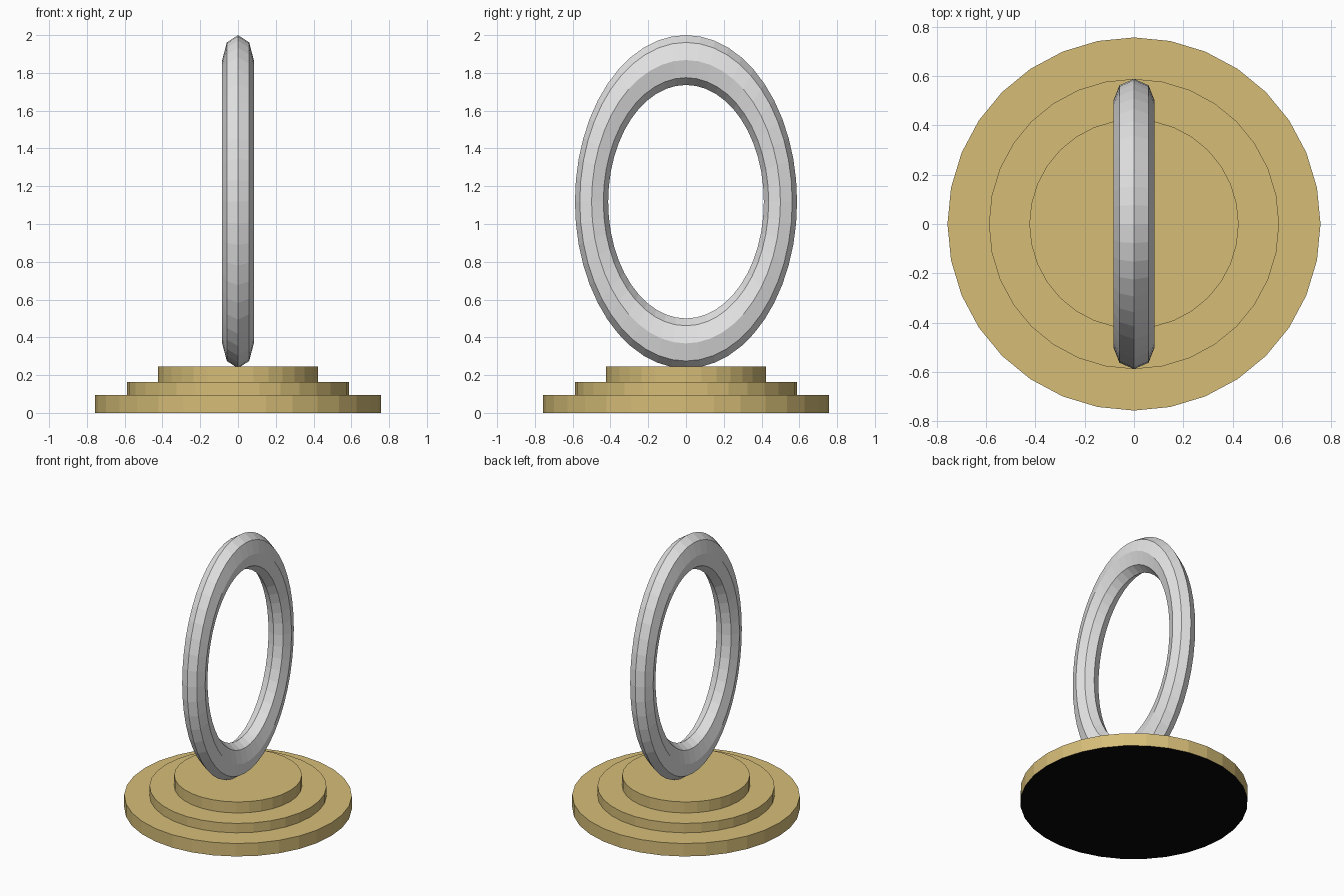
import bpy, math

if "Cube" in bpy.data.objects:
    bpy.data.objects.remove(bpy.data.objects["Cube"])

def material(name, rgb):
    m = bpy.data.materials.new(name)
    m.diffuse_color = (*rgb, 1)
    m.use_nodes = True
    m.node_tree.nodes["Principled BSDF"].inputs["Base Color"].default_value = m.diffuse_color
    return m

gold = material("gold", (0.67, 0.51, 0.186))
silver = material("silver", (0.78, 0.78, 0.78))
black = material("black", (0.002, 0.002, 0.002))

# Stepped round pedestal: radius, bottom, top
steps = [("pedestal_base", 0.756, 0.0, 0.095),
         ("pedestal_middle", 0.588, 0.095, 0.164),
         ("pedestal_top", 0.424, 0.164, 0.245)]
for name, radius, z0, z1 in steps:
    bpy.ops.mesh.primitive_cylinder_add(vertices=32, radius=radius, depth=z1 - z0,
                                        location=(0, 0, (z0 + z1) / 2))
    disc = bpy.context.object
    disc.name = name
    disc.data.materials.append(gold)
    # Black underside of the lowest step
    if z0 == 0:
        disc.data.materials.append(black)
        for face in disc.data.polygons:
            face.material_index = int(face.normal.z < -0.9)

# Upright oval ring, octagonal in section, stretched along z
bpy.ops.mesh.primitive_torus_add(major_segments=48, minor_segments=8,
                                 major_radius=0.5, minor_radius=0.088,
                                 location=(0, 0, 1.118), rotation=(0, math.pi / 2, 0))
ring = bpy.context.object
ring.name = "oval_ring"
ring.scale = (1.5, 1, 0.95)  # local x points along world z, local z along world x
bpy.ops.object.transform_apply(location=False, rotation=True, scale=True)
ring.data.materials.append(silver)
